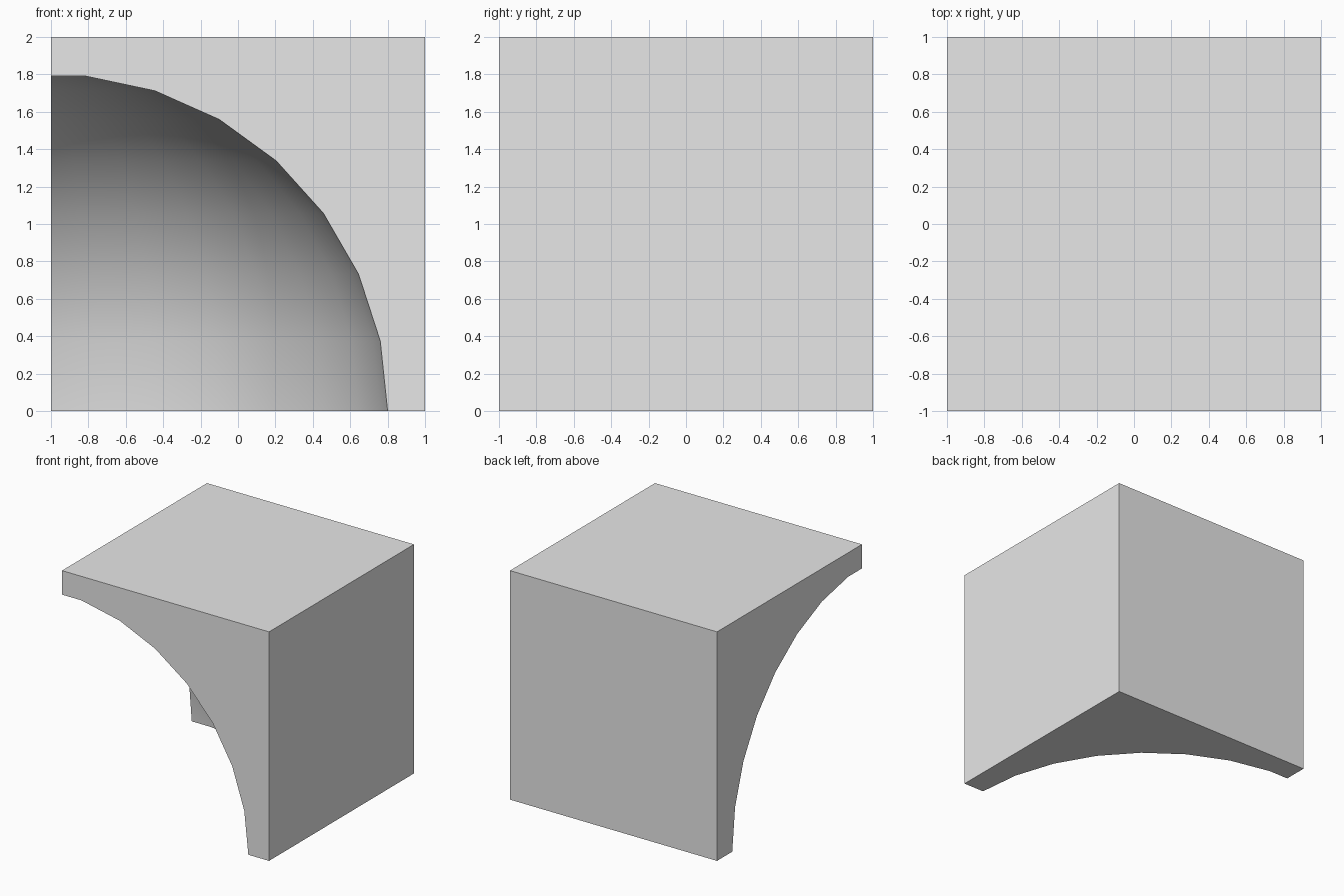
import bpy
import bmesh
from math import sin, cos, pi, radians

old = bpy.data.objects.get("Cube")
if old:
    bpy.data.objects.remove(old, do_unlink=True)

SEGMENTS = 30
RINGS = SEGMENTS // 2
RADIUS = 1.8

grey = bpy.data.materials.new("light_grey")
grey.use_nodes = True
grey.diffuse_color = (0.8, 0.8, 0.8, 1)
grey.node_tree.nodes["Principled BSDF"].inputs["Base Color"].default_value = (0.8, 0.8, 0.8, 1)


def add_object(name, bm, location):
    bmesh.ops.recalc_face_normals(bm, faces=bm.faces)
    mesh = bpy.data.meshes.new(name)
    bm.to_mesh(mesh)
    bm.free()
    mesh.materials.append(grey)
    obj = bpy.data.objects.new(name, mesh)
    obj.location = location
    bpy.context.collection.objects.link(obj)
    return obj


# Solid block standing on the ground
bm = bmesh.new()
bmesh.ops.create_cube(bm, size=2)
block = add_object("corner_block", bm, (0, 0, 1))

# Faceted ball with flat caps, centred on the front lower corner
bm = bmesh.new()
rings = []
for i in range(RINGS):
    polar = pi * (i + 0.5) / RINGS
    rings.append([bm.verts.new((RADIUS * sin(polar) * cos(2 * pi * j / SEGMENTS),
                                RADIUS * sin(polar) * sin(2 * pi * j / SEGMENTS),
                                RADIUS * cos(polar))) for j in range(SEGMENTS)])
for upper, lower in zip(rings, rings[1:]):
    for j in range(SEGMENTS):
        k = (j + 1) % SEGMENTS
        bm.faces.new((upper[j], lower[j], lower[k], upper[k]))
bm.faces.new(rings[0])
bm.faces.new(rings[-1])
ball = add_object("hollow_cutter", bm, (-1, -1, 0))
ball.hide_render = True

# Scoop the ball out of the block
cut = block.modifiers.new("hollow", "BOOLEAN")
cut.operation = "DIFFERENCE"
cut.solver = "EXACT"
cut.object = ball
bpy.ops.object.select_all(action="DESELECT")
block.select_set(True)
bpy.context.view_layer.objects.active = block
bpy.context.view_layer.update()
bpy.ops.object.modifier_apply(modifier=cut.name)
bpy.data.objects.remove(ball, do_unlink=True)

# Smooth hollow with crisp outer edges
bpy.ops.object.shade_smooth_by_angle(angle=radians(30))
